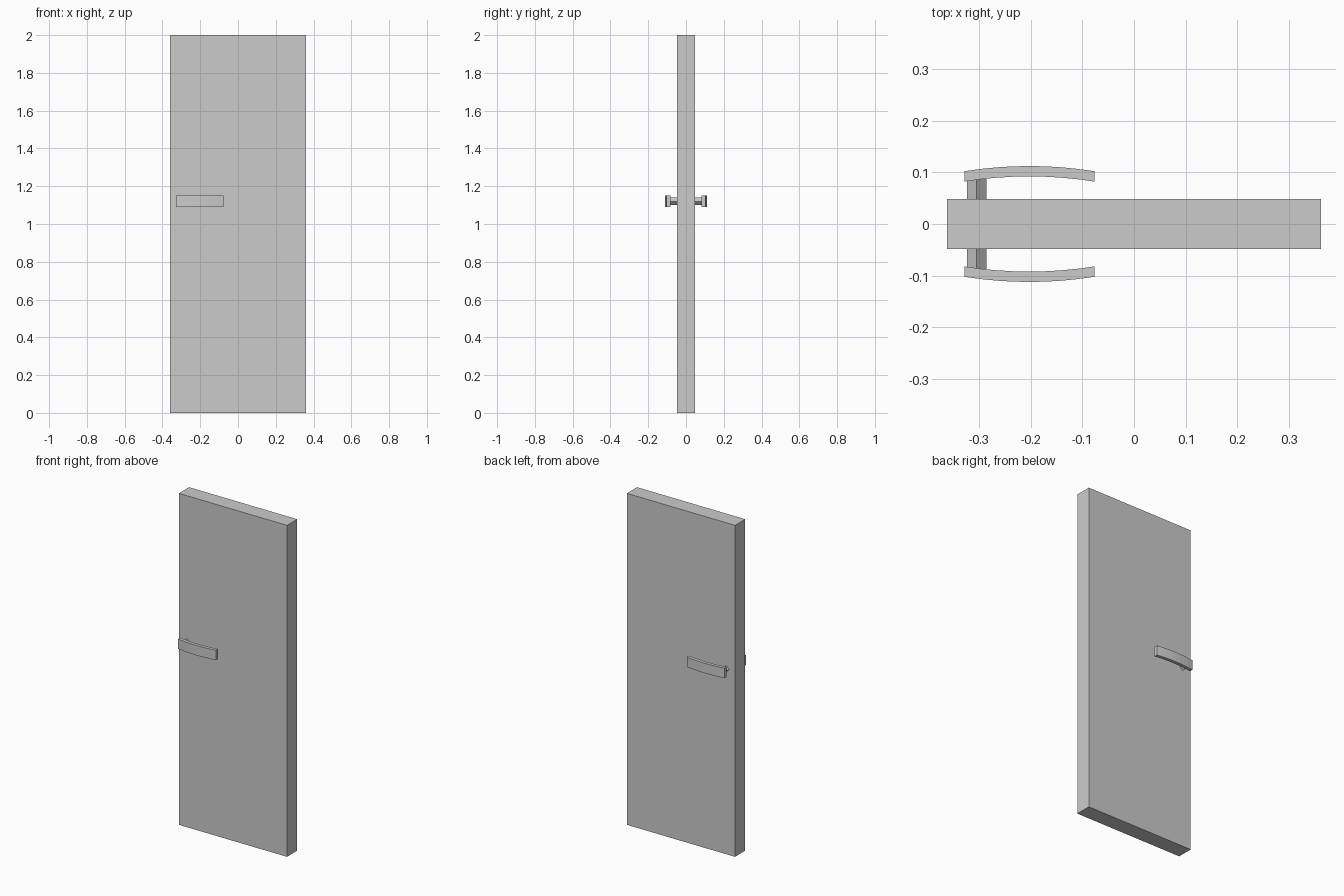
import bpy
import bmesh
import math

if "Cube" in bpy.data.objects:
    bpy.data.objects.remove(bpy.data.objects["Cube"])


def prism(name, points, depth, place):
    """Extrude a closed 2D outline by depth; place maps (u, v, w) to x, y, z."""
    bm = bmesh.new()
    base = [bm.verts.new(place(u, v, 0)) for u, v in points]
    top = [bm.verts.new(place(u, v, depth)) for u, v in points]
    n = len(points)
    bm.faces.new(base)
    bm.faces.new(top)
    for i in range(n):
        j = (i + 1) % n
        bm.faces.new((base[i], base[j], top[j], top[i]))
    bmesh.ops.recalc_face_normals(bm, faces=bm.faces)
    mesh = bpy.data.meshes.new(name)
    bm.to_mesh(mesh)
    bm.free()
    obj = bpy.data.objects.new(name, mesh)
    bpy.context.collection.objects.link(obj)
    return obj


# Door panel
W, T = 0.361, 0.0485
prism("door_panel", [(-W, -T), (W, -T), (W, T), (-W, T)], 2.0,
      lambda u, v, w: (u, v, w))

# Bowed lever outline, seen from above
X0, X1, SEGS = -0.328, -0.0765, 8


def bow(y_end):
    return [(X0 + (X1 - X0) * i / SEGS,
             y_end + 0.01 * (1 - (2 * i / SEGS - 1) ** 2))
            for i in range(SEGS + 1)]


lever = bow(0.082) + bow(0.102)[::-1]

# Diamond spindle section
R, SX, SZ = 0.019, -0.304, 1.12
diamond = [(SX + R * math.cos(a * math.pi / 2), SZ + R * math.sin(a * math.pi / 2))
           for a in range(4)]

# Lever and spindle on both faces of the door
for side, s in (("front", -1), ("back", 1)):
    prism(side + "_handle_lever", lever, 0.06,
          lambda u, v, w: (u, s * v, 1.09 + w))
    prism(side + "_handle_spindle", diamond, 0.038,
          lambda u, v, w: (u, s * (T + w), v))
